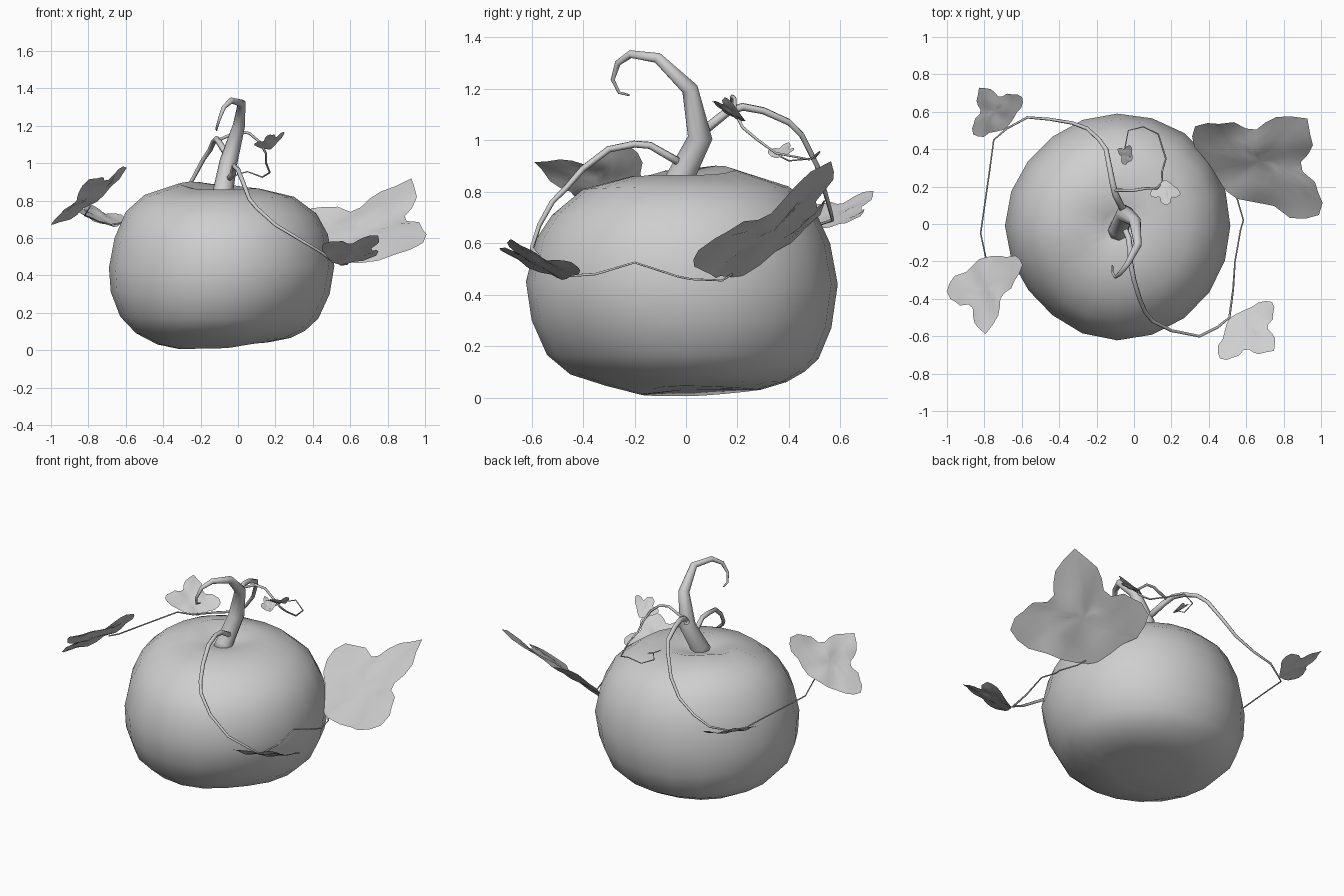
import bpy, math
from mathutils import Vector

if "Cube" in bpy.data.objects:
    bpy.data.objects.remove(bpy.data.objects["Cube"])

mat = bpy.data.materials.new("plain grey")
mat.diffuse_color = (0.62, 0.62, 0.62, 1)
mat.use_nodes = True
mat.node_tree.nodes["Principled BSDF"].inputs["Base Color"].default_value = mat.diffuse_color


def make_object(name, verts, faces):
    me = bpy.data.meshes.new(name)
    me.from_pydata(verts, [], faces)
    me.update()
    me.polygons.foreach_set("use_smooth", [True] * len(me.polygons))
    me.materials.append(mat)
    ob = bpy.data.objects.new(name, me)
    bpy.context.collection.objects.link(ob)
    return ob


# Pumpkin: four slightly different side profiles (radius, height) blended around the axis
CX, CY, SIDES = -0.09, -0.01, 20
right = [(.27, .045), (.37, .065), (.45, .105), (.52, .17), (.58, .30), (.605, .45),
         (.57, .62), (.51, .73), (.39, .82), (.20, .865)]
back = [(.30, .03), (.40, .06), (.47, .10), (.525, .15), (.575, .27), (.60, .44),
        (.57, .60), (.51, .73), (.41, .82), (.20, .885)]
left = [(.22, .005), (.34, .03), (.455, .09), (.54, .18), (.59, .31), (.60, .44),
        (.57, .60), (.51, .74), (.41, .83), (.23, .89)]
front = [(.16, .01), (.30, .045), (.44, .09), (.53, .165), (.59, .30), (.612, .45),
         (.57, .62), (.51, .71), (.39, .81), (.20, .86)]
# Lopsidedness per diagonal: (radius, extra radius near the bottom, height near the top)
DIAGONAL = {(1, 1): (.012, 0, -.008), (-1, 1): (-.012, .03, .02),
            (-1, -1): (-.02, .03, -.02), (1, -1): (0, -.045, 0)}
for profile in (right, back, left, front):
    profile.append((.08, .845))
verts, faces = [], []
rings = len(right)
for i in range(rings):
    for k in range(SIDES):
        a = 2 * math.pi * k / SIDES
        c, s = math.cos(a), math.sin(a)
        px = (right if c >= 0 else left)[i]
        py = (back if s >= 0 else front)[i]
        r = px[0] * c * c + py[0] * s * s
        z = px[1] * c * c + py[1] * s * s
        dr, dlow, dtop = DIAGONAL[(1 if c >= 0 else -1, 1 if s >= 0 else -1)]
        w = math.sin(2 * a) ** 2 * min(1, r / .3)
        r += w * (dr + dlow * max(0, 1 - z / .4))
        z += w * dtop * max(0, z - .5) / .4
        verts.append((CX + r * c, CY + r * s, z))
for i in range(rings - 1):
    for k in range(SIDES):
        n = (k + 1) % SIDES
        faces.append((i * SIDES + k, i * SIDES + n, (i + 1) * SIDES + n, (i + 1) * SIDES + k))
verts += [(CX, CY, .03), (CX, CY, .825)]
for k in range(SIDES):
    n = (k + 1) % SIDES
    faces.append((len(verts) - 2, n, k))
    faces.append((len(verts) - 1, (rings - 1) * SIDES + k, (rings - 1) * SIDES + n))
make_object("pumpkin", verts, faces)


def tube(name, pts, radii, sides):
    """Tapered tube through the points."""
    pts = [Vector(p) for p in pts]
    verts, faces = [], []
    side = None
    for i, p in enumerate(pts):
        d = (pts[min(i + 1, len(pts) - 1)] - pts[max(i - 1, 0)]).normalized()
        if side is None:
            side = d.orthogonal()
        side = (side - d * side.dot(d)).normalized()
        up = d.cross(side)
        for k in range(sides):
            a = 2 * math.pi * k / sides
            verts.append(p + radii[i] * (math.cos(a) * side + math.sin(a) * up))
    for i in range(len(pts) - 1):
        for k in range(sides):
            n = (k + 1) % sides
            faces.append((i * sides + k, i * sides + n, (i + 1) * sides + n, (i + 1) * sides + k))
    faces.append(tuple(reversed(range(sides))))
    faces.append(tuple(range(len(verts) - sides, len(verts))))
    return make_object(name, verts, faces)


# Curled stem
tube("stem",
     [(-.085, -.04, .81), (-.08, -.025, .85), (-.05, .055, 1.01), (.005, .015, 1.2),
      (.02, -.11, 1.32), (-.035, -.215, 1.335), (-.075, -.265, 1.30),
      (-.10, -.285, 1.235), (-.115, -.26, 1.185), (-.115, -.22, 1.175)],
     [.06, .054, .048, .033, .022, .016, .012, .008, .006, .004], 8)


def vine(name, pts, r0, r1):
    n = len(pts) - 1
    tube(name, pts, [r0 + (r1 - r0) * min(1, 1.3 * i / n) for i in range(n + 1)], 6)


# Vines
vine("right_vine",
     [(-.06, 0, .90), (-.03, -.07, .94), (-.02, -.14, .98), (-.02, -.2, .985), (0, -.3, .965),
      (.03, -.4, .89), (.06, -.47, .81), (.1, -.52, .76), (.2, -.57, .67), (.35, -.6, .58),
      (.45, -.55, .52), (.51, -.5, .47), (.53, -.35, .48), (.54, -.2, .525),
      (.57, -.03, .47), (.585, .02, .46), (.55, .14, .455), (.52, .18, .48)], .017, .004)
vine("left_vine",
     [(-.05, .06, 1.03), (-.1, .16, 1.11), (-.115, .22, 1.13), (-.13, .3, 1.115),
      (-.15, .4, 1.07), (-.185, .45, 1.02), (-.25, .51, .90), (-.33, .54, .80),
      (-.45, .56, .73), (-.57, .57, .69), (-.68, .51, .67), (-.75, .45, .69),
      (-.77, .3, .70), (-.82, -.05, .72), (-.79, -.19, .77)], .019, .004)
vine("tendril",
     [(-.11, .18, 1.12), (0, .18, 1.17), (.06, .19, 1.16), (.12, .19, 1.11), (.15, .22, 1.05),
      (.15, .28, 1.0), (.17, .35, .95), (.13, .48, .925), (.05, .52, .955),
      (-.03, .5, .93), (-.05, .4, .92), (-.02, .36, .94)], .009, .003)

# Leaf outline, one half: (along midrib, across)
HALF = [(.02, .15), (.08, .35), (.16, .55), (.21, .78), (.30, .92), (.40, 1.0), (.50, .92),
        (.54, .80), (.60, .66), (.59, .46), (.64, .36), (.74, .35), (.84, .30), (.92, .16)]
OUTLINE = [(0, 0)] + HALF + [(1, 0)] + [(u, -v) for u, v in reversed(HALF)]


def leaf(name, base, tip, lobe_a, lobe_b):
    """Three-lobed wavy leaf passing through its base, tip and two side lobes."""
    base, tip, la, lb = (Vector(p) for p in (base, tip, lobe_a, lobe_b))
    along, across = tip - base, (la - lb) / 2
    mid = base + along * .4
    sweep = (la + lb) / 2 - mid
    normal = along.cross(across).normalized() * along.length
    if normal.z < 0:
        normal = -normal
    n, steps = len(OUTLINE), 4
    verts, faces = [mid], []
    for s in range(1, steps + 1):
        f = s / steps
        for u, v in OUTLINE:
            uu, vv = (u - .4) * f, v * f
            wave = .02 * math.sin(9 * vv) * math.sin(8 * uu + 1) + .015 * f * f * math.cos(7 * vv)
            verts.append(mid + along * uu + across * vv + sweep * abs(vv) + normal * wave)
    for k in range(n):
        m = (k + 1) % n
        faces.append((0, 1 + k, 1 + m))
        for s in range(steps - 1):
            a, b = 1 + s * n, 1 + (s + 1) * n
            faces.append((a + k, b + k, b + m, a + m))
    make_object(name, verts, faces)


leaf("big_leaf", (.50, .18, .46), (.93, .57, .91), (.33, .53, .70), (.99, .05, .57))
leaf("left_leaf", (-.79, -.18, .77), (-.79, -.59, .91), (-.59, -.22, .97), (-1, -.36, .67))
leaf("back_left_leaf", (-.68, .52, .66), (-.83, .73, .80), (-.60, .68, .70), (-.86, .48, .74))
leaf("front_right_leaf", (.52, -.50, .46), (.75, -.68, .61), (.74, -.42, .50), (.46, -.72, .57))
leaf("small_leaf", (.17, .235, 1.07), (.17, .10, 1.15), (.25, .16, 1.16), (.085, .16, 1.10))
leaf("tiny_leaf", (-.01, .345, .93), (-.09, .40, .99), (-.02, .42, .96), (-.06, .32, .96))
